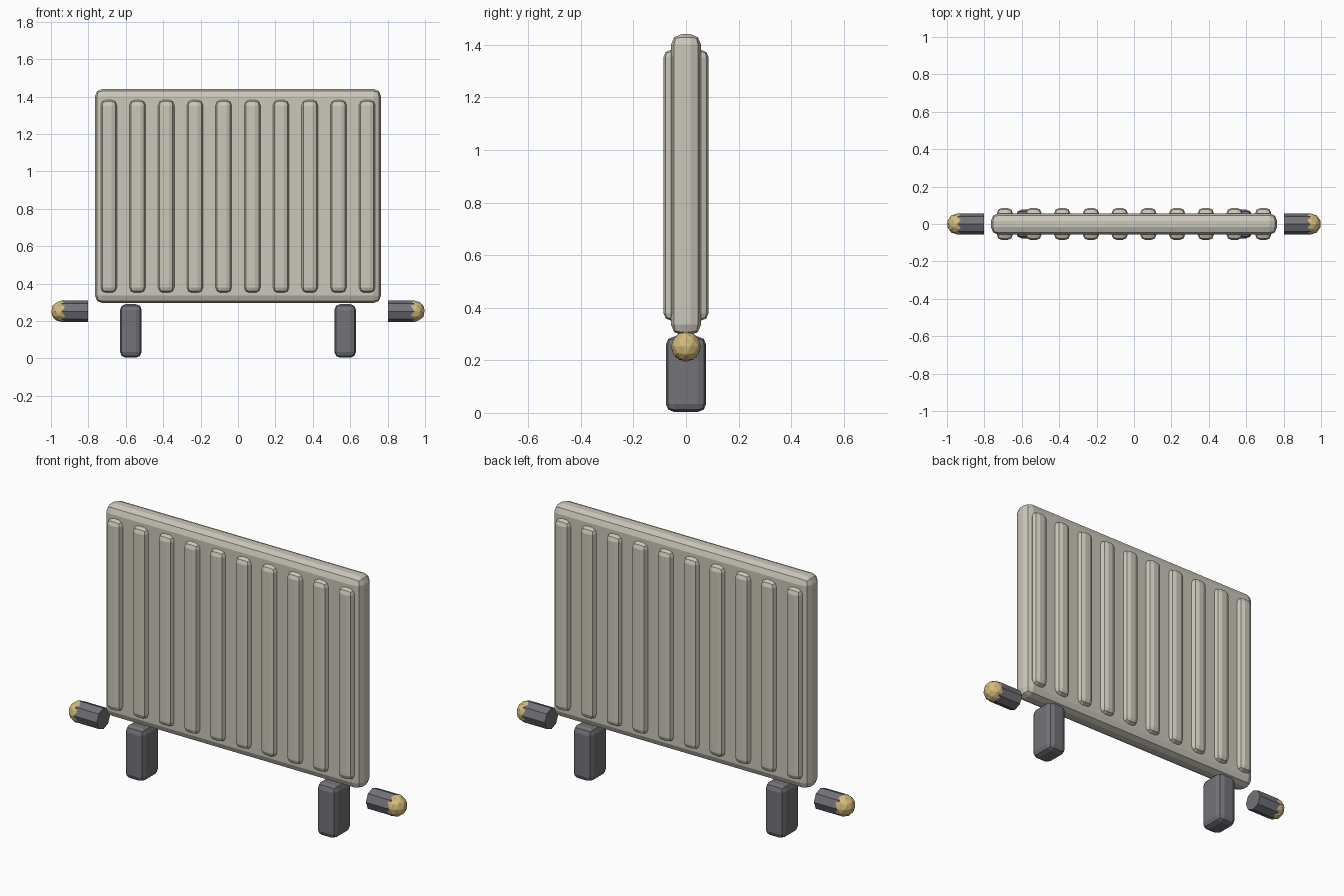
import bpy
from math import pi

cube = bpy.data.objects.get("Cube")
if cube:
    bpy.data.objects.remove(cube, do_unlink=True)


def material(name, rgb):
    m = bpy.data.materials.new(name)
    m.use_nodes = True
    m.diffuse_color = (*rgb, 1)
    m.node_tree.nodes["Principled BSDF"].inputs["Base Color"].default_value = (*rgb, 1)
    return m


enamel = material("warm_grey_enamel", (0.60, 0.57, 0.49))
iron = material("dark_grey_iron", (0.17, 0.17, 0.19))
brass = material("brass", (0.66, 0.50, 0.20))


def finish(name, mat):
    ob = bpy.context.object
    ob.name = ob.data.name = name
    ob.data.materials.append(mat)
    return ob


def rounded_box(name, centre, size, bevel, mat):
    bpy.ops.mesh.primitive_cube_add(size=1, location=centre)
    ob = finish(name, mat)
    ob.scale = size
    bpy.ops.object.transform_apply(location=False, rotation=False, scale=True)
    mod = ob.modifiers.new("rounded_edges", "BEVEL")
    mod.width = bevel
    mod.segments = 2


# Main panel
rounded_box("panel", (0, 0, 0.868), (1.53, 0.114, 1.145), 0.04, enamel)

# Raised ribs on both faces
for i in range(10):
    x = (i - 4.5) * 0.1535
    for side, y in (("front", -0.057), ("back", 0.057)):
        rounded_box(f"{side}_rib_{i + 1}", (x, y, 0.866), (0.086, 0.057, 1.03), 0.028, enamel)

for side, s in (("left", 1), ("right", -1)):
    # Foot
    rounded_box(f"{side}_foot", (s * 0.573, 0, 0.147), (0.115, 0.153, 0.286), 0.03, iron)
    # Valve pipe, lying along x
    bpy.ops.mesh.primitive_cylinder_add(vertices=8, radius=0.057, depth=0.14,
                                        location=(s * 0.873, 0, 0.252), rotation=(0, pi / 2, 0))
    finish(f"{side}_valve_pipe", iron)
    # Faceted valve knob
    bpy.ops.mesh.primitive_ico_sphere_add(subdivisions=2, radius=0.057,
                                          location=(s * 0.943, 0, 0.252))
    finish(f"{side}_valve_knob", brass)
